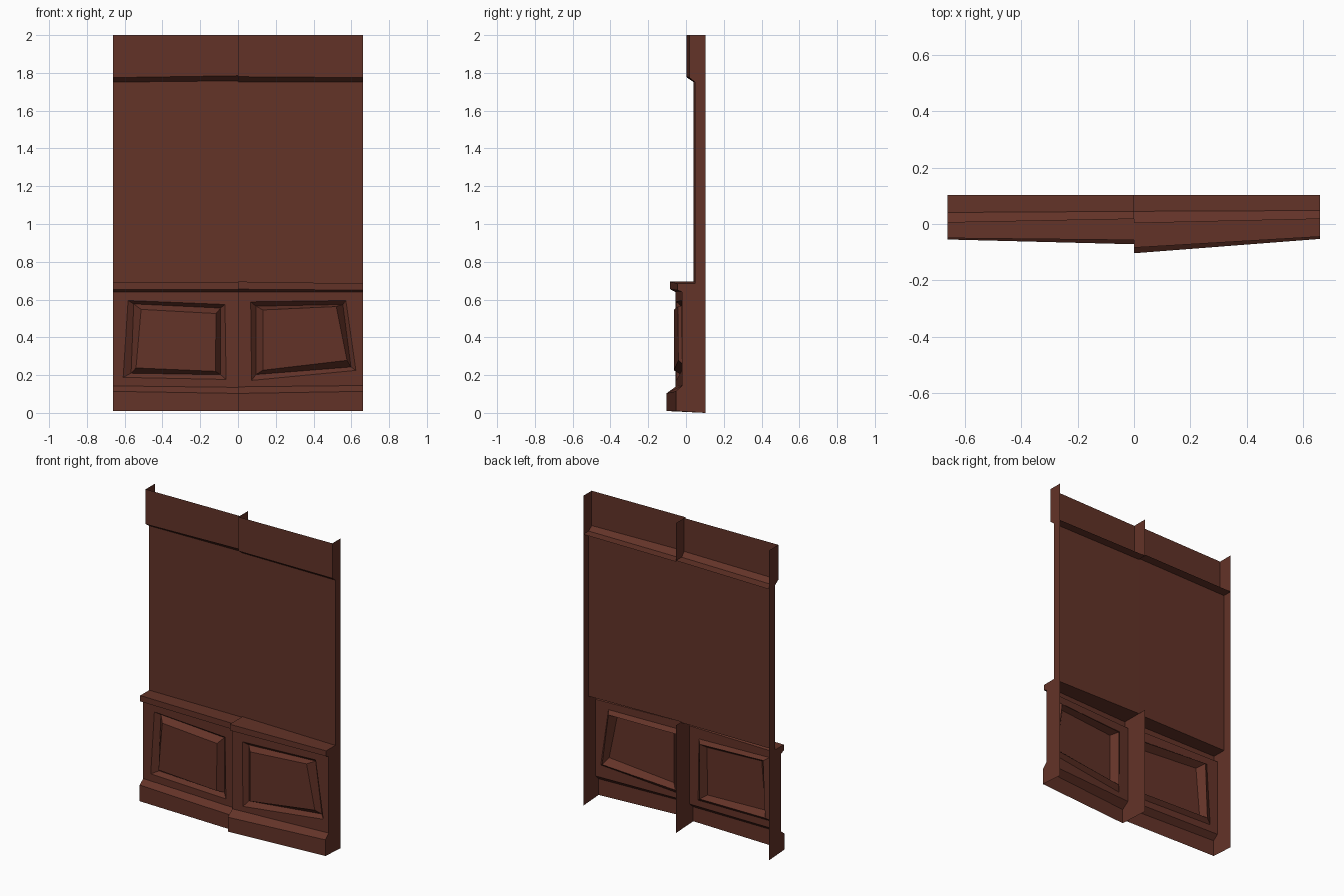
import bpy

if "Cube" in bpy.data.objects:
    bpy.data.objects.remove(bpy.data.objects["Cube"])

wood = bpy.data.materials.new("dark_red_wood")
wood.diffuse_color = (0.125, 0.033, 0.021, 1)
wood.use_nodes = True
wood.node_tree.nodes["Principled BSDF"].inputs["Base Color"].default_value = wood.diffuse_color


def build(name, verts, faces):
    mesh = bpy.data.meshes.new(name)
    mesh.from_pydata(verts, [], faces)
    mesh.materials.append(wood)
    ob = bpy.data.objects.new(name, mesh)
    bpy.context.collection.objects.link(ob)
    return ob


def strip(xa, pa, xb, pb):
    """Loft two matching (y, z) profiles, front faces towards -y."""
    n = len(pa)
    verts = [(xa, *p) for p in pa] + [(xb, *p) for p in pb]
    faces = [(i, n + i, n + i + 1, i + 1) for i in range(n - 1)]
    return verts, faces


def wainscot(name, xa, pa, xb, pb, rings):
    """Skirting, framed raised field and chair rail of one bay."""
    verts, faces = strip(xa, pa, xb, pb)
    n = len(pa)
    faces.pop(2)                      # frame face is replaced by nested rings
    loop = [2, n + 2, n + 3, 3]
    for ring, depth in zip(rings, (0.0, 0.025, -0.016)):
        start = len(verts)
        for x, z in ring:
            t = (x - xa) / (xb - xa)
            verts.append((x, pa[2][0] * (1 - t) + pb[2][0] * t + depth, z))
        new = list(range(start, start + 4))
        for i in range(4):
            j = (i + 1) % 4
            faces.append((loop[i], loop[j], new[j], new[i]))
        loop = new
    faces.append(tuple(loop))
    build(name, verts, faces)


def cap(name, x, outline, facing_right):
    """Flat side wall from a (y, z) outline running up the front."""
    order = list(range(len(outline)))
    build(name, [(x, *p) for p in outline], [order[::-1] if facing_right else order])


def lower(base, frame, rail, wall, z0, z1, z2, z3, z4):
    return [(base, z0), (base, z1), (frame, z2), (frame, 0.64),
            (rail, z3), (rail, z4), (wall, z4)]


def upper(wall, front, z0, z1):
    return [(0.103, z0), (wall, z0), (front, z1), (front, 2.0)]


XL, XR, BACK = -0.663, 0.661, 0.103

# Profiles at the left end, both sides of the centre step, and the right end
low_l = lower(-0.055, -0.02, -0.050, 0.041, 0.01, 0.114, 0.143, 0.652, 0.69)
low_cl = lower(-0.072, -0.035, -0.057, 0.045, 0.01, 0.103, 0.135, 0.652, 0.69)
low_cr = lower(-0.104, -0.056, -0.084, 0.045, 0.01, 0.103, 0.138, 0.655, 0.695)
low_r = lower(-0.053, -0.02, -0.045, 0.048, 0.01, 0.114, 0.145, 0.650, 0.685)
up_l = upper(0.041, 0.005, 1.751, 1.775)
up_cl = upper(0.045, 0.018, 1.758, 1.785)
up_cr = upper(0.045, 0.003, 1.751, 1.780)
up_r = upper(0.048, 0.018, 1.751, 1.775)

# Crooked raised fields: outer edge, groove, raised centre
left_rings = [
    [(-0.608, 0.188), (-0.063, 0.177), (-0.069, 0.574), (-0.582, 0.595)],
    [(-0.566, 0.210), (-0.092, 0.202), (-0.092, 0.555), (-0.552, 0.577)],
    [(-0.540, 0.238), (-0.120, 0.220), (-0.116, 0.526), (-0.513, 0.548)]]
right_rings = [
    [(0.072, 0.172), (0.624, 0.225), (0.571, 0.595), (0.067, 0.588)],
    [(0.095, 0.203), (0.598, 0.243), (0.555, 0.574), (0.095, 0.565)],
    [(0.132, 0.226), (0.577, 0.278), (0.520, 0.563), (0.132, 0.545)]]

wainscot("left_wainscot", XL, low_l, 0, low_cl, left_rings)
wainscot("right_wainscot", 0, low_cr, XR, low_r, right_rings)

# Plain wall field of both bays
for name, xa, la, ua, xb, lb, ub in (
        ("left_wall", XL, low_l, up_l, 0, low_cl, up_cl),
        ("right_wall", 0, low_cr, up_cr, XR, low_r, up_r)):
    build(name, *strip(xa, [la[-1], ua[1]], xb, [lb[-1], ub[1]]))

# Cornice with ledge, sloped underside and fascia
build("left_cornice", *strip(XL, up_l, 0, up_cl))
build("right_cornice", *strip(0, up_cr, XR, up_r))

# Side walls at both ends, and the divider in the middle
cap("left_side", XL, low_l + up_l[1:] + [(BACK, 2.0), (BACK, 0.0)], False)
cap("right_side", XR, low_r + up_r[1:] + [(BACK, 2.0), (BACK, 0.0)], True)
cap("lower_divider", 0, low_cr + [(BACK, 0.695), (BACK, 0.0)], False)
cap("upper_divider", 0, up_cr + [(BACK, 2.0)], False)
